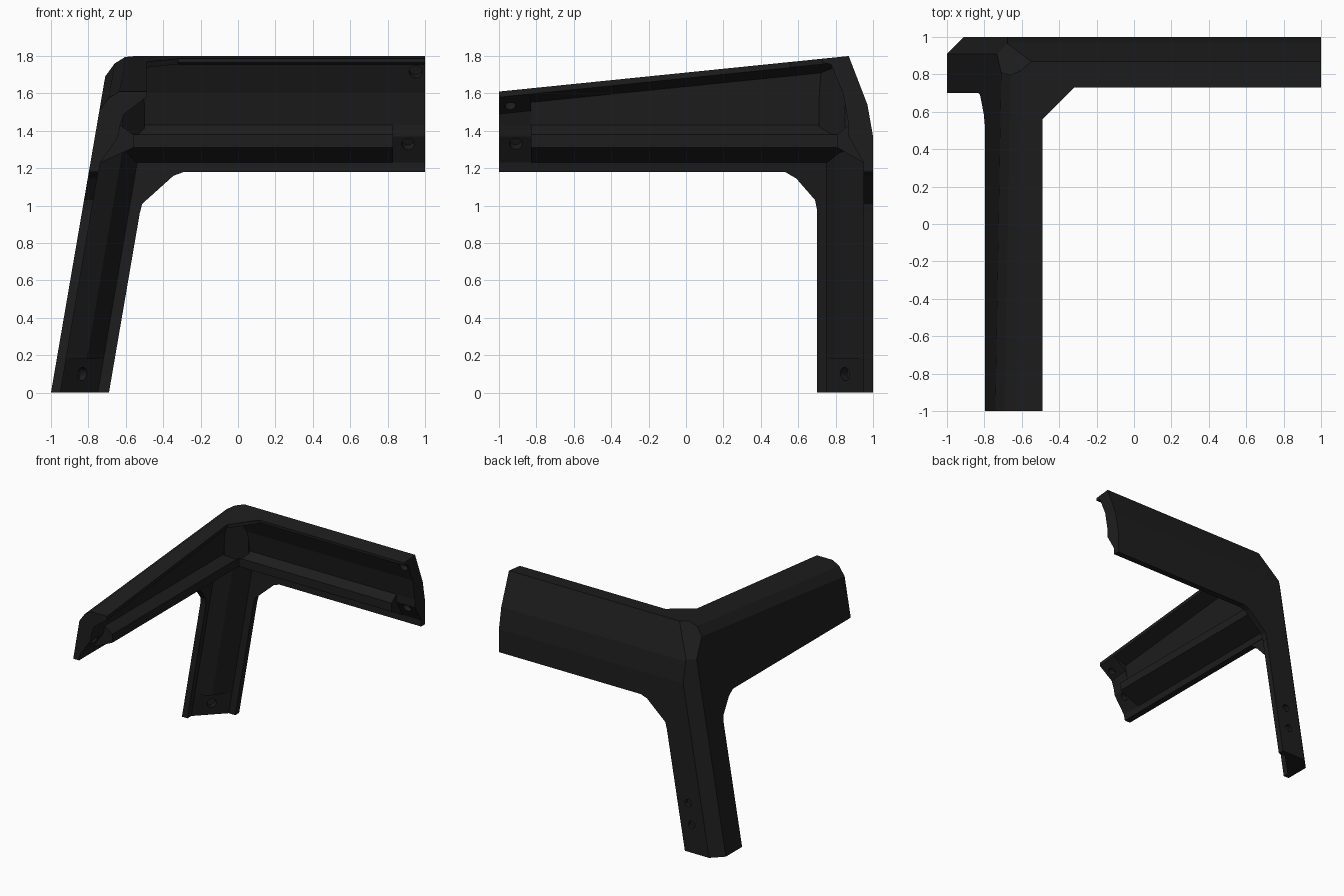
import bpy, bmesh
from mathutils import Vector

if "Cube" in bpy.data.objects:
    bpy.data.objects.remove(bpy.data.objects["Cube"])

mat = bpy.data.materials.new("near_black")
mat.diffuse_color = (0.0125, 0.0125, 0.0125, 1)
mat.use_nodes = True
mat.node_tree.nodes["Principled BSDF"].inputs["Base Color"].default_value = mat.diffuse_color

LEAN = 0.1716    # sideways lean of the leg and side wall per unit of height
SLOPE = 0.1016   # fall of the top edge towards the front


def top(y):
    return 1.8 + (y - 0.87) * SLOPE


# Outer envelope shared by every part: (point, outward normal)
ridge = Vector((0.031, 1.8, 0.183))
PLANES = [
    ((0, 1, 0), (0, 1, 0)),                      # back wall
    ((0, 1, 1.37), (0, 0.17, 0.03)),             # back wall, lower lean
    ((0, 0.97, 1.54), (0, 0.26, 0.10)),          # back wall, upper lean
    ((-1, 0, 0), (-1, 0, LEAN)),                 # leaning side wall
    ((0, 0.87, 1.8), (0, -SLOPE, 1)),            # sloping top
    ((-0.71, 0.8, 1.69), Vector((0.05, 0, 0.07)).cross(ridge) * -1),
    ((-0.66, 0.8, 1.76), Vector((0.06, 0, 0.035)).cross(ridge) * -1),
    ((-0.91, 1, 0), (-1, 1, LEAN)),              # corner chamfer
    ((-0.55, 0.87, 1.8), (-1, 1, 0.9)),          # upper corner facet
]


def loft(name, a, b):
    """Closed prism between two matching outlines, trimmed to the envelope."""
    bm = bmesh.new()
    va = [bm.verts.new(p) for p in a]
    vb = [bm.verts.new(p) for p in b]
    n = len(a)
    bm.faces.new(va)
    bm.faces.new(vb[::-1])
    for i in range(n):
        j = (i + 1) % n
        bm.faces.new((va[i], vb[i], vb[j], va[j]))
    for co, no in PLANES:
        no = Vector(no).normalized()
        if no.x > 0 or no.z < -0.2:
            no = -no
        bmesh.ops.bisect_plane(bm, geom=bm.verts[:] + bm.edges[:] + bm.faces[:], dist=1e-5,
                               plane_co=co, plane_no=no, clear_outer=True)
        edges = [e for e in bm.edges if e.is_boundary]
        if edges:
            bmesh.ops.holes_fill(bm, edges=edges, sides=0)
    bmesh.ops.recalc_face_normals(bm, faces=bm.faces[:])
    me = bpy.data.meshes.new(name)
    bm.to_mesh(me)
    bm.free()
    me.materials.append(mat)
    ob = bpy.data.objects.new(name, me)
    bpy.context.collection.objects.link(ob)
    return ob


def hole(ob, loc, axis, r=0.035):
    """Blind round hole cut with a hidden cylinder."""
    bpy.ops.mesh.primitive_cylinder_add(vertices=20, radius=r, depth=0.1, location=loc)
    cut = bpy.context.object
    cut.name = ob.name + "_hole_cutter"
    cut.rotation_euler = Vector(axis).to_track_quat('Z', 'Y').to_euler()
    cut.hide_render = True
    cut.hide_set(True)
    mod = ob.modifiers.new("hole", 'BOOLEAN')
    mod.operation = 'DIFFERENCE'
    mod.solver = 'EXACT'
    mod.object = cut


# Back beam: inner channel profile in (y, z); the end has its rib cut back
low = [(1.3, 1.18), (0.95, 1.18), (0.95, 1.23)]
rib = [(0.81, 1.31), (0.81, 1.38), (0.87, 1.43)]
socket = [(0.87, 1.37), (0.87, 1.40), (0.87, 1.43)]
high = [(0.84, 1.6), (0.775, 1.755), (0.73, 1.765), (0.73, 2.0), (1.3, 2.0)]


def back_beam(name, mid, x0, x1):
    prof = low + mid + high
    return loft(name, [(x0, y, z) for y, z in prof], [(x1, y, z) for y, z in prof])


back_beam("back_beam", rib, -1.2, 0.83)
back_end = back_beam("back_beam_end", socket, 0.83, 1.0)
hole(back_end, (0.91, 0.893, 1.33), (0, -0.87, -0.5))
hole(back_end, (0.95, 0.79, 1.715), (0, -0.93, -0.35))


# Side beam: same channel, with a top lip that follows the slope
def side_beam(name, mid, pad, y0, y1):
    def ring(y):
        t = top(y)
        prof = [(-1.3, 1.18), (-0.745, 1.18), (-0.735, 1.23)] + mid
        prof += [(-0.61, t - pad), (-0.49, t - 0.03), (-0.49, 2.0), (-1.3, 2.0)]
        return [(x, y, z) for x, z in prof]
    return loft(name, ring(y0), ring(y1))


side_beam("side_beam", [(-0.56, 1.31), (-0.56, 1.38), (-0.63, 1.43)], 0.075, -0.83, 1.2)
side_end = side_beam("side_beam_end", [(-0.64, 1.37), (-0.635, 1.40), (-0.63, 1.43)], 0.12, -1.0, -0.83)
hole(side_end, (-0.665, -0.91, 1.33), (0.85, 0, -0.5))
hole(side_end, (-0.56, -0.94, 1.53), (0.65, 0, -0.75), 0.03)


# Leaning leg: profile in (x, y) at floor level, with a rib on the inside
def leg(name, mid, z0, z1):
    prof = [(-1.4, 0.70), (-0.95, 0.70), (-0.95, 0.75), mid,
            (-0.75, 0.95), (-0.69, 0.95), (-0.69, 1.3), (-1.4, 1.3)]
    return loft(name, [(x + LEAN * z0, y, z0) for x, y in prof],
                [(x + LEAN * z1, y, z1) for x, y in prof])


leg_main = leg("leg", (-0.84, 0.82), 0.18, 1.37)
for z in (0.23, 0.40):
    hole(leg_main, (-0.79 + LEAN * z, 1.02, z), (0, 1, 0), 0.03)
leg_foot = leg("leg_foot", (-0.851, 0.849), 0.0, 0.18)
hole(leg_foot, (-0.833, 0.85, 0.1), (1, -1, 0))

# Corner braces joining the walls and the top lip
g = [(-0.60, 0.95), (-0.525, 0.96), (-0.512, 1.01), (-0.345, 1.16), (-0.29, 1.18), (-0.29, 1.20), (-0.60, 1.20)]
loft("back_brace", [(x, 0.95, z) for x, z in g], [(x, 1.2, z) for x, z in g])
g = [(0.76, 0.96), (0.70, 0.98), (0.69, 1.03), (0.59, 1.145), (0.53, 1.18), (0.53, 1.20), (0.76, 1.20)]
loft("side_brace", [(-1.3, y, z) for y, z in g], [(-0.95 + LEAN * z, y, z) for y, z in g])
g = [(-0.55, 0.56), (-0.49, 0.56), (-0.32, 0.73), (-0.32, 0.77), (-0.55, 0.77)]
loft("top_brace", [(x, y, top(y) - 0.03) for x, y in g], [(x, y, 2.0) for x, y in g])

# Upright panel filling the inside corner
g = [(-0.66, 0.71), (-0.62, 0.71), (-0.50, 0.85), (-0.50, 0.90), (-0.66, 0.90)]
loft("corner_panel", [(x, y, 1.38) for x, y in g], [(x, y, 1.77) for x, y in g])
